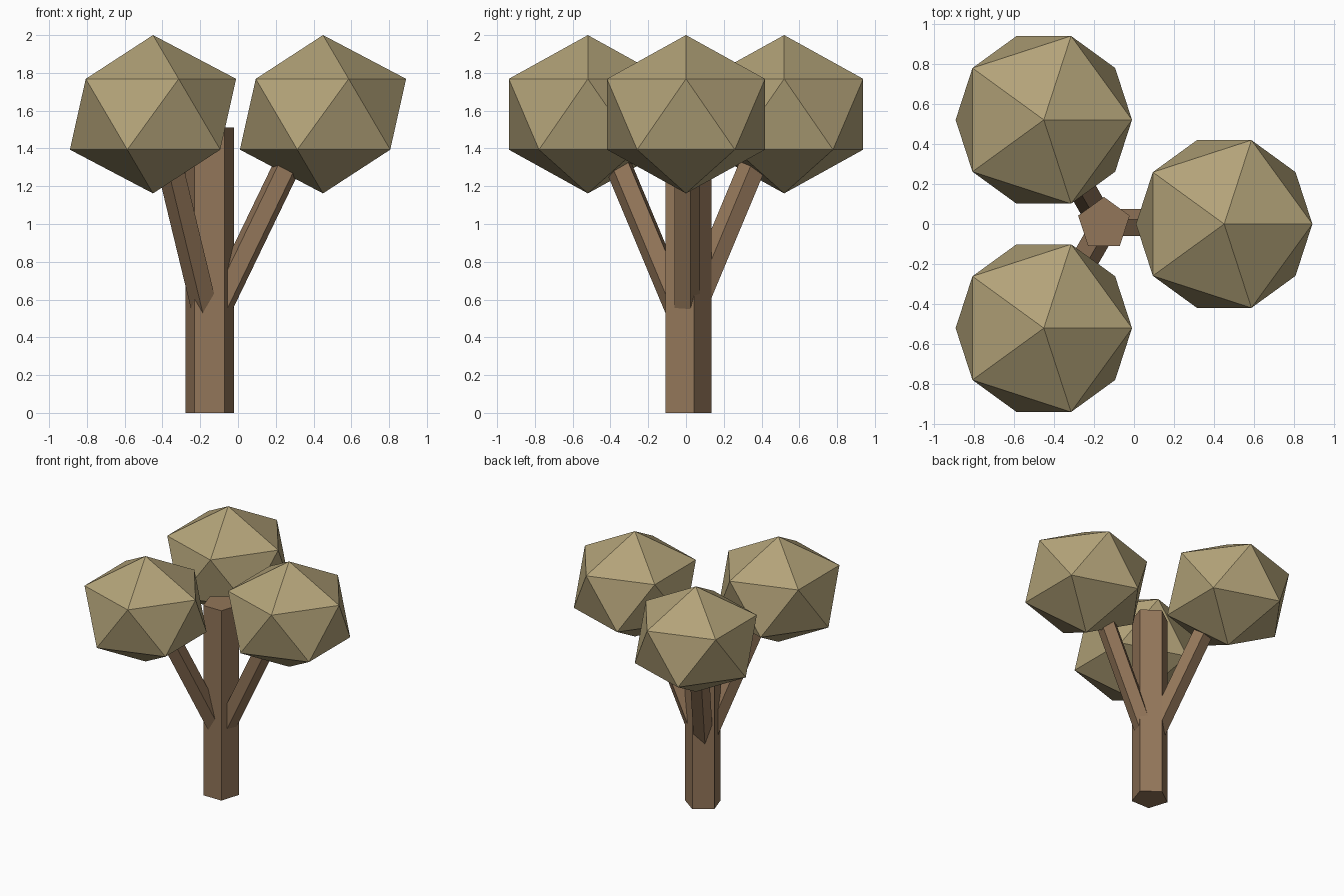
import bpy
from math import radians
from mathutils import Euler, Vector

cube = bpy.data.objects.get("Cube")
if cube:
    bpy.data.objects.remove(cube, do_unlink=True)


def material(name, rgb):
    mat = bpy.data.materials.new(name)
    mat.use_nodes = True
    color = (*rgb, 1.0)
    mat.diffuse_color = color
    mat.node_tree.nodes["Principled BSDF"].inputs["Base Color"].default_value = color
    return mat


def finish(name, mat):
    obj = bpy.context.object
    obj.name = name
    obj.data.materials.append(mat)
    return obj


bark = material("brown bark", (0.29, 0.18, 0.10))
leaves = material("olive tan leaves", (0.45, 0.365, 0.19))

TRUNK_X = -0.15
TRUNK_HEIGHT = 1.51
BRANCH_TILT = 0.45
BRANCH_LENGTH = 1.1

# Five-sided trunk
bpy.ops.mesh.primitive_cylinder_add(
    vertices=5, radius=0.135, depth=TRUNK_HEIGHT,
    location=(TRUNK_X, 0, TRUNK_HEIGHT / 2))
finish("trunk", bark)

# Three leaning branches, each carrying a faceted clump of leaves
for side, angle in (("left", 0), ("back_right", 120), ("front_right", 240)):
    turn = radians(angle)
    lean = Euler((0, BRANCH_TILT, turn))
    axis = lean.to_matrix() @ Vector((0, 0, 1))
    base = Vector((TRUNK_X, 0, 0.46))
    bpy.ops.mesh.primitive_cylinder_add(
        vertices=5, radius=0.075, depth=BRANCH_LENGTH,
        location=base + axis * BRANCH_LENGTH / 2, rotation=lean)
    finish(side + "_branch", bark)

    outward = Euler((0, 0, turn)).to_matrix() @ Vector((0.6, 0, 0))
    bpy.ops.mesh.primitive_ico_sphere_add(
        subdivisions=1, radius=1,
        location=Vector((TRUNK_X, 0, 1.581)) + outward)
    clump = finish(side + "_leaf_clump", leaves)
    clump.scale = (0.492, 0.492, 0.419)
